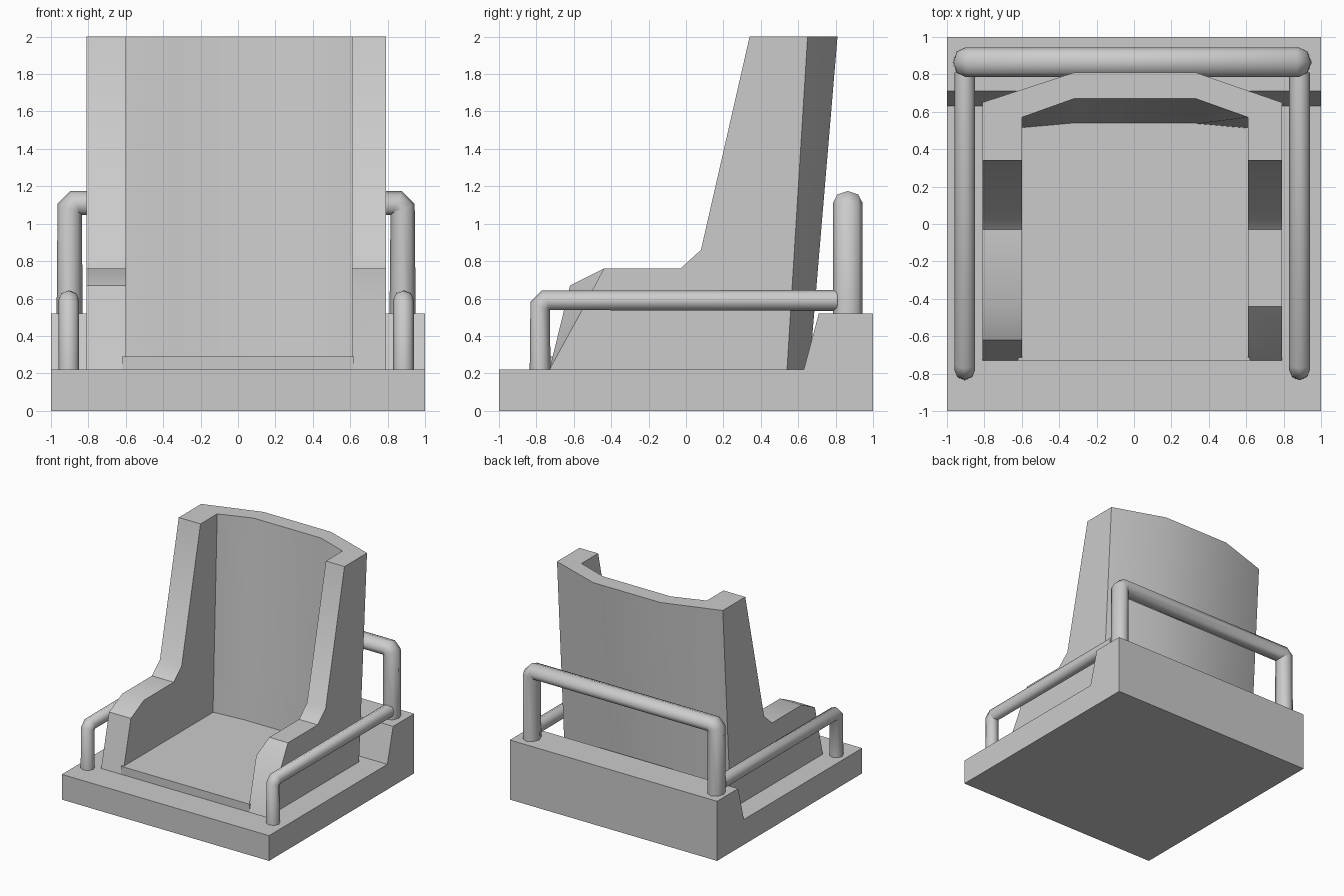
import bpy, bmesh, math
from mathutils import Vector

if "Cube" in bpy.data.objects:
    bpy.data.objects.remove(bpy.data.objects["Cube"])


def loft(name, ring_a, ring_b, angle):
    """Solid between two matching rings of 3D points."""
    bm = bmesh.new()
    a = [bm.verts.new(p) for p in ring_a]
    b = [bm.verts.new(p) for p in ring_b]
    n = len(a)
    bm.faces.new(a)
    bm.faces.new(b[::-1])
    for i in range(n):
        j = (i + 1) % n
        bm.faces.new((a[j], a[i], b[i], b[j]))
    bmesh.ops.recalc_face_normals(bm, faces=bm.faces[:])
    mesh = bpy.data.meshes.new(name)
    bm.to_mesh(mesh)
    bm.free()
    ob = bpy.data.objects.new(name, mesh)
    bpy.context.collection.objects.link(ob)
    finish(ob, angle)
    return ob


def finish(ob, angle):
    bpy.ops.object.select_all(action='DESELECT')
    ob.select_set(True)
    bpy.context.view_layer.objects.active = ob
    bpy.ops.object.shade_smooth_by_angle(angle=math.radians(angle))


def tube(name, path, radius, origin, scale=(1, 1, 1), cut=0.03):
    """Octagonal tube along a path whose inner corners are chamfered."""
    p = [Vector(q) for q in path]
    pts = [p[0]]
    for prev, cur, nxt in zip(p, p[1:], p[2:]):
        pts.append(cur + (prev - cur).normalized() * cut)
        pts.append(cur + (nxt - cur).normalized() * cut)
    pts.append(p[-1])
    curve = bpy.data.curves.new(name, 'CURVE')
    curve.dimensions = '3D'
    curve.bevel_depth = radius
    curve.bevel_resolution = 2
    curve.use_fill_caps = True
    spline = curve.splines.new('POLY')
    spline.points.add(len(pts) - 1)
    for sp, q in zip(spline.points, pts):
        sp.co = (*q, 1)
    ob = bpy.data.objects.new(name, curve)
    bpy.context.collection.objects.link(ob)
    ob.location = origin
    ob.scale = scale
    bpy.ops.object.select_all(action='DESELECT')
    ob.select_set(True)
    bpy.context.view_layer.objects.active = ob
    bpy.ops.object.convert(target='MESH')
    finish(bpy.context.object, 50)


# Base plate with raised rear block
base = [(-1, 0), (1, 0), (1, 0.52), (0.71, 0.52), (0.63, 0.22), (-1, 0.22)]
loft("base", [(-1, y, z) for y, z in base], [(1, y, z) for y, z in base], 30)

# Seat pad
pad = [(-0.73, 0.2), (0.56, 0.2), (0.56, 0.29), (-0.73, 0.29)]
loft("seat_pad", [(-0.62, y, z) for y, z in pad],
     [(0.62, y, z) for y, z in pad], 30)

# Armrest wings: shared side profile, inner face ends earlier at the back
front = [(-0.73, 0.22), (-0.62, 0.67), (-0.44, 0.76), (-0.03, 0.76),
         (0.08, 0.86), (0.34, 2.0)]
inner = front + [(0.57, 2.0), (0.51, 0.22)]
outer = front + [(0.65, 2.0), (0.54, 0.22)]
outer_cut = [front[0], (-0.56, 0.53)] + front[2:] + outer[6:]
loft("left_wing", [(-0.6, y, z) for y, z in inner],
     [(-0.81, y, z) for y, z in outer], 40)
loft("right_wing", [(0.61, y, z) for y, z in inner],
     [(0.79, y, z) for y, z in outer_cut], 40)

# Faceted, backward-leaning backrest
xs = [-0.81, -0.32, 0.33, 0.79, 0.61, 0.33, -0.32, -0.6]
low = [0.54, 0.66, 0.66, 0.54, 0.51, 0.535, 0.535, 0.51]
high = [0.65, 0.81, 0.81, 0.65, 0.57, 0.67, 0.67, 0.57]
loft("backrest", [(x, y, 0.22) for x, y in zip(xs, low)],
     [(x, y, 2.0) for x, y in zip(xs, high)], 35)

# Side rails
for side, x in (("left", -0.905), ("right", 0.885)):
    tube(side + "_rail", [(0, -0.78, 0.2), (0, -0.78, 0.59), (0, 0.81, 0.59)],
         0.056, (x, 0, 0))

# Rear hoop
tube("rear_hoop", [(-0.9, 0, 0.5), (-0.9, 0, 1.11), (0.88, 0, 1.11),
                   (0.88, 0, 0.5)], 0.07, (0, 0.865, 0), (1, 1.14, 1))
